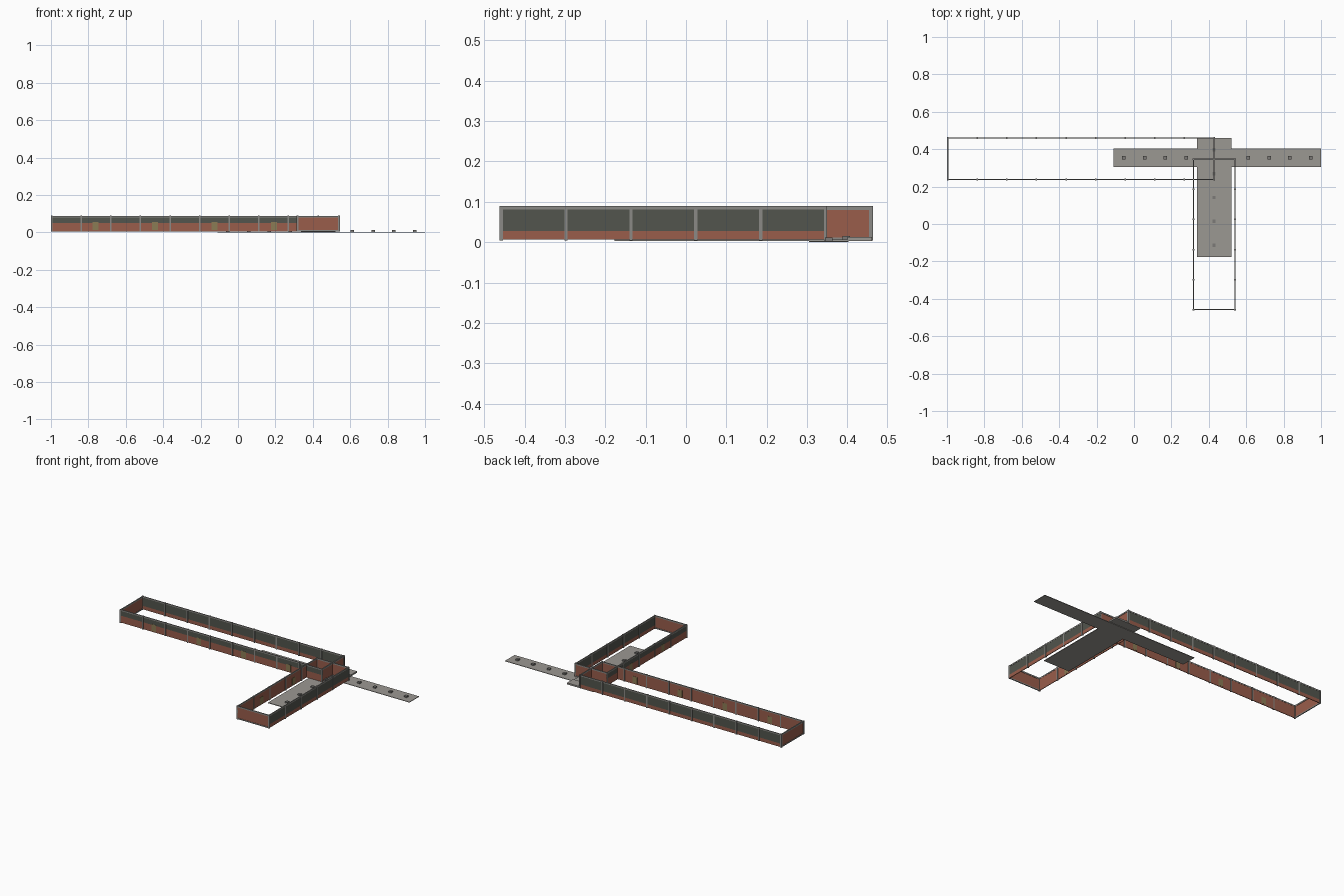
import bpy, bmesh, math
from mathutils import Matrix, Vector

if "Cube" in bpy.data.objects:
    bpy.data.objects.remove(bpy.data.objects["Cube"])


def material(name, rgb):
    m = bpy.data.materials.new(name)
    m.diffuse_color = (*rgb, 1)
    m.use_nodes = True
    m.node_tree.nodes["Principled BSDF"].inputs["Base Color"].default_value = m.diffuse_color
    return m


RED = material("brick red", (0.32, 0.11, 0.07))
DARK = material("dark grey green", (0.085, 0.09, 0.075))
GREY = material("frame grey", (0.26, 0.255, 0.24))
PLATE = material("plate grey", (0.33, 0.315, 0.29))
TAN = material("tan", (0.26, 0.2, 0.09))
BOLT = material("bolt grey", (0.2, 0.195, 0.185))


def boxes(name, mat, items, xf=Matrix()):
    """One object made of several boxes, each (x0, x1, y0, y1, z0, z1)."""
    bm = bmesh.new()
    for x0, x1, y0, y1, z0, z1 in items:
        c = Vector(((x0 + x1) / 2, (y0 + y1) / 2, (z0 + z1) / 2))
        s = Matrix.Diagonal((x1 - x0, y1 - y0, z1 - z0, 1))
        bmesh.ops.create_cube(bm, size=1, matrix=xf @ Matrix.Translation(c) @ s)
    me = bpy.data.meshes.new(name)
    bm.to_mesh(me)
    bm.free()
    me.materials.append(mat)
    ob = bpy.data.objects.new(name, me)
    bpy.context.collection.objects.link(ob)
    return ob


def enclosure(name, length, n, xf):
    """Rectangular ring of framed wall panels; length along local x."""
    h, w, z0, z1 = length / 2, 0.115, 0.006, 0.09
    step = length / n
    posts, rails, red, dark, doors = [], [], [], [], []
    # posts and rails of both long sides
    for s in (-1, 1):
        y = s * (w - 0.004)
        for i in range(n + 1):
            x = -h + 0.004 + i * (length - 0.008) / n
            posts.append((x - 0.004, x + 0.004, y - 0.005, y + 0.005, z0 - 0.002, z1))
        rails.append((-h, h, y - 0.003, y + 0.003, 0.081, z1 - 0.001))
    for i in range(n):
        a, b = -h + i * step, -h + (i + 1) * step
        # back side: low red plinth, dark panel above
        y = w - 0.004
        red.append((a, b, y - 0.002, y + 0.002, z0, 0.028))
        dark.append((a, b, y - 0.002, y + 0.002, 0.028, 0.081))
        # door side: red lining inside, dark band high on the outside
        y = -y
        red.append((a, b, y, y + 0.002, z0, 0.081))
        red.append((a, b, y - 0.002, y, z0, 0.05))
        dark.append((a, b, y - 0.002, y, 0.05, 0.081))
        if i % 2:
            c = (a + b) / 2
            doors.append((c - 0.016, c + 0.016, y - 0.003, y + 0.003, 0.012, 0.055))
    # framed red end walls
    for s in (-1, 1):
        x = s * (h - 0.004)
        red.append((x - 0.001, x + 0.001, -w + 0.004, w - 0.004, z0, 0.081))
        rails.append((x - 0.003, x + 0.003, -w, w, 0.08, z1 - 0.001))
        rails.append((x - 0.003, x + 0.003, -w, w, z0 - 0.001, 0.012))
    boxes(name + "_posts", GREY, posts, xf)
    boxes(name + "_rails", GREY, rails, xf)
    boxes(name + "_red_walls", RED, red, xf)
    boxes(name + "_dark_panels", DARK, dark, xf)
    boxes(name + "_doors", TAN, doors, xf)


# the two wall enclosures
enclosure("long_enclosure", 1.432, 9, Matrix.Translation((-0.284, 0.348, 0)))
enclosure("short_enclosure", 0.812, 5,
          Matrix.Translation((0.429, -0.056, 0)) @ Matrix.Rotation(-math.pi / 2, 4, 'Z'))

# crossing floor strips
boxes("long_floor_strip", PLATE, [(-0.11, 1.0, 0.305, 0.403, 0.0, 0.003)])
boxes("short_floor_strip", PLATE, [(0.336, 0.52, -0.177, 0.461, 0.003, 0.007)])
boxes("raised_floor_end", PLATE, [(0.336, 0.52, 0.40, 0.461, 0.006, 0.013)])

# square studs along both strips
r = 0.009
boxes("long_strip_studs", BOLT, [
    (x - r, x + r, 0.354 - r, 0.354 + r, 0.002, 0.012)
    for x in (-0.11 + 0.111 * (i + 0.5) for i in range(10)) if not 0.33 < x < 0.53])
boxes("short_strip_studs", BOLT, [
    (0.428 - r, 0.428 + r, y - r, y + r, 0.006, 0.015)
    for y in (-0.177 + 0.1276 * (i + 0.5) for i in range(5))])
